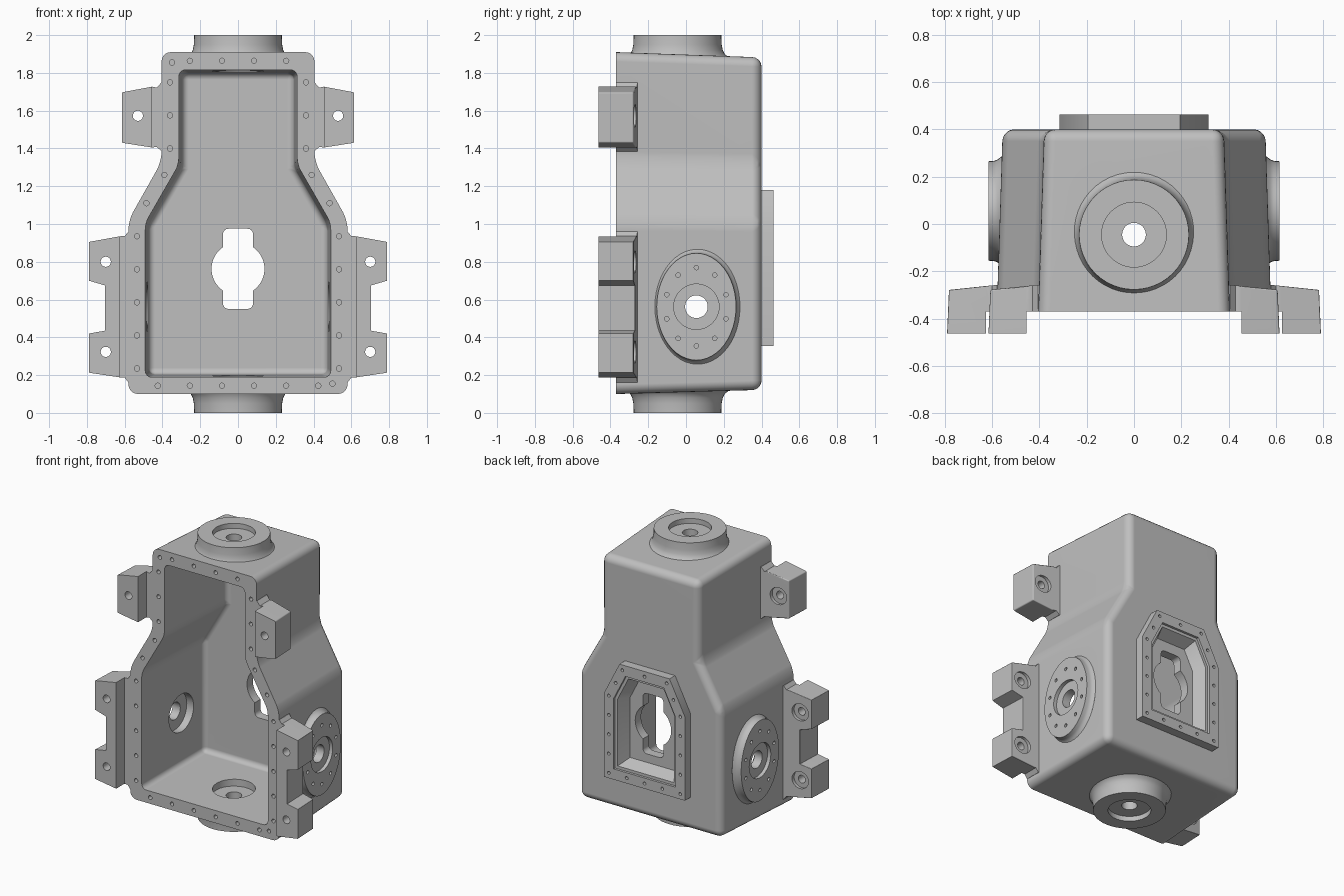
import bpy, bmesh, math
from mathutils import Vector

if "Cube" in bpy.data.objects:
    bpy.data.objects.remove(bpy.data.objects["Cube"])

FRONT, BACK = -0.37, 0.40

metal = bpy.data.materials.new("cast_grey")
metal.diffuse_color = (0.52, 0.52, 0.52, 1)
metal.use_nodes = True
metal.node_tree.nodes["Principled BSDF"].inputs["Base Color"].default_value = metal.diffuse_color


# ---------- helpers ----------
def add_loft(bm, rings):
    """Skin a list of equal-length closed rings and cap both ends."""
    vs = [[bm.verts.new(p) for p in ring] for ring in rings]
    n = len(vs[0])
    faces = [bm.faces.new((a[i], a[(i + 1) % n], b[(i + 1) % n], b[i]))
             for a, b in zip(vs, vs[1:]) for i in range(n)]
    faces += [bm.faces.new(vs[0][::-1]), bm.faces.new(vs[-1])]
    bmesh.ops.recalc_face_normals(bm, faces=faces)


def finish(name, bm):
    me = bpy.data.meshes.new(name)
    bm.to_mesh(me)
    bm.free()
    me.materials.append(metal)
    ob = bpy.data.objects.new(name, me)
    bpy.context.collection.objects.link(ob)
    return ob


def loft(name, rings, radius=0, pick=None, segments=4):
    bm = bmesh.new()
    add_loft(bm, rings)
    if radius:
        edges = [e for e in bm.edges if pick(e.verts[0].co, e.verts[1].co)]
        bmesh.ops.bevel(bm, geom=edges, offset=radius, segments=segments,
                        profile=0.5, affect='EDGES', clamp_overlap=True)
    return finish(name, bm)


def at_y(points, y):
    return [(x, y, z) for x, z in points]


def lathe_rings(profile, centre, axis, n=48, scale=(1, 1)):
    """Rings for (radius, distance) pairs along the x, y or z axis."""
    u, v = [i for i in range(3) if i != axis]
    rings = []
    for r, h in profile:
        ring = []
        for k in range(n):
            a = 2 * math.pi * k / n
            p = Vector(centre)
            p[u] += r * scale[0] * math.cos(a)
            p[v] += r * scale[1] * math.sin(a)
            p[axis] = h
            ring.append(p)
        rings.append(ring)
    return rings


def combine(target, other, operation):
    mod = target.modifiers.new("combine", 'BOOLEAN')
    mod.operation, mod.object, mod.solver = operation, other, 'EXACT'
    bpy.context.view_layer.objects.active = target
    bpy.ops.object.modifier_apply(modifier=mod.name)
    bpy.data.objects.remove(other)


def mirrored(right):
    """Close a right-hand profile (bottom to top) with its mirror image."""
    return right + [(-x, z) for x, z in reversed(right)]


def shoulder(wide, narrow, z0, z1, z2, z3):
    return mirrored([(wide, z0), (wide, z1), (narrow, z2), (narrow, z3)])


def gable(d):
    """Inspection frame outline, inset by d."""
    c = 0.89 * 0.315 + 0.455 * 0.945 - d
    x, top = 0.315 - d, 1.18 - d
    return mirrored([(x, 0.355 + d), (x, (c - 0.89 * x) / 0.455),
                     ((c - 0.455 * top) / 0.89, top)])


# ---------- main body: drafted box with shoulders ----------
def not_front(a, b):
    return max(a.y, b.y) > FRONT + 0.01


housing = loft("housing", [
    at_y(shoulder(0.58, 0.405, 0.10, 1.02, 1.33, 1.91), FRONT),
    at_y(shoulder(0.555, 0.38, 0.122, 1.01, 1.32, 1.882), BACK)], 0.05, not_front, 5)

# ---------- mounting lugs ----------
upper = [(0.36, 1.385), (0.405, 1.385), (0.43, 1.408), (0.455, 1.405), (0.615, 1.43),
         (0.615, 1.697), (0.455, 1.727), (0.43, 1.722), (0.405, 1.75), (0.36, 1.75)]
lower = [(0.54, 0.16), (0.58, 0.16), (0.60, 0.187), (0.625, 0.188), (0.79, 0.213),
         (0.79, 0.42), (0.705, 0.435), (0.705, 0.675), (0.79, 0.70), (0.79, 0.905),
         (0.625, 0.935), (0.60, 0.936), (0.58, 0.96), (0.54, 0.96)]
for outline, step in ((upper, 0.455), (lower, 0.625)):
    for s in (1, -1):
        rings = [[(s * x, -0.462, z) for x, z in outline],
                 [(s * (x - 0.008 * (x > step)), -0.262 - 0.1 * (x - step), z)
                  for x, z in outline]]
        lug = loft("mounting_lug", rings, 0.022,
                   lambda a, b: max(a.y, b.y) > -0.4 and min(abs(a.x), abs(b.x)) > step - 0.03
                   and max(abs(a.x), abs(b.x)) > step + 0.05, 3)
        # front of the lug steps back to the flange face
        box = [(s * 0.2, 0), (s * step, 0), (s * step, 2), (s * 0.2, 2)]
        combine(lug, loft("step", [at_y(box, -0.6), at_y(box, FRONT)]), 'DIFFERENCE')
        combine(housing, lug, 'UNION')

# ---------- top and bottom round bosses ----------
boss = [(0.22, 1.84), (0.268, 1.885), (0.25, 1.90), (0.24, 1.92), (0.234, 1.95), (0.232, 2.0)]
AXLE = (0, -0.045, 0)
for flip in (False, True):
    prof = [(r, 2 - h if flip else h) for r, h in boss]
    combine(housing, loft("round_boss", lathe_rings(prof, AXLE, 2)), 'UNION')

# ---------- oval side bosses ----------
oval = [(0.95, 0.53), (1.10, 0.56), (1.04, 0.575), (1.01, 0.59), (1.0, 0.615)]
SIDE = (0, 0.055, 0.562)
for s in (1, -1):
    prof = [(r, s * h) for r, h in oval]
    combine(housing, loft("oval_boss", lathe_rings(prof, SIDE, 0, scale=(0.21, 0.283))), 'UNION')

# ---------- raised inspection frame on the back ----------
combine(housing, loft("frame", [at_y(gable(0), 0.36), at_y(gable(0), 0.462)]), 'UNION')

# ---------- interior cavity ----------
combine(housing, loft("cavity", [
    at_y(shoulder(0.492, 0.314, 0.188, 1.005, 1.315, 1.817), -0.40),
    at_y(shoulder(0.474, 0.296, 0.204, 0.995, 1.30, 1.80), 0.30)], 0.035,
    lambda a, b: max(a.y, b.y) > -0.39), 'DIFFERENCE')

# ---------- stepped recess in the frame ----------
combine(housing, loft("recess", [at_y(gable(d), y) for d, y in
        ((0.135, 0.365), (0.095, 0.445), (0.075, 0.445), (0.075, 0.50))]), 'DIFFERENCE')

# ---------- keyhole opening: disc with a rounded slot ----------
lobe = [(0.14 * math.cos(a), 0.14 * math.sin(a))
        for a in (math.radians(55.15) * k / 8 for k in range(9))]
lobe += [(0.05 + 0.03 * math.cos(a), 0.1825 + 0.03 * math.sin(a))
         for a in (math.pi / 2 * k / 4 for k in range(5))]
right = [(x, -z) for x, z in reversed(lobe[1:])] + lobe
keyhole = [(x, z + 0.7625) for x, z in mirrored(right)]
combine(housing, loft("keyhole", [at_y(keyhole, 0.2), at_y(keyhole, 0.43)]), 'DIFFERENCE')

# ---------- bearing bores and lug bolt holes ----------
bores = bmesh.new()
bore = [(0.137, 1.76), (0.137, 1.85), (0.05, 1.85), (0.05, 1.965), (0.137, 1.965), (0.137, 2.05)]
side_bore = [(0.132, 0.44), (0.132, 0.53), (0.06, 0.53), (0.06, 0.59), (0.12, 0.59), (0.12, 0.65)]
for s in (1, -1):
    add_loft(bores, lathe_rings([(r, 1 + s * (h - 1)) for r, h in bore], AXLE, 2))
    add_loft(bores, lathe_rings([(r, s * h) for r, h in side_bore], SIDE, 0))
    for x, z in ((0.53, 1.573), (0.70, 0.80), (0.70, 0.323)):
        add_loft(bores, lathe_rings([(0.027, -0.52), (0.027, -0.288), (0.06, -0.288),
                                     (0.06, -0.2)], (s * x, 0, z), 1, 24))
combine(housing, finish("bores", bores), 'DIFFERENCE')

# ---------- small threaded holes ----------
small = bmesh.new()


def drill(centre, axis, h0, h1, r=0.014):
    add_loft(small, lathe_rings([(r, h0), (r, h1)], centre, axis, 12))


flange = [(0.36, 1.75), (0.36, 1.575), (0.36, 1.40), (0.39, 1.26), (0.485, 1.11)]
flange += [(0.535, 0.235 + 0.175 * k) for k in range(5)]
flange += [(x, 1.864) for x in (0.085, 0.255)] + [(x, 0.144) for x in (0.085, 0.255, 0.425)]
flange = mirrored(flange) + [(-0.35, 1.855), (0.50, 0.155)]
for x, z in flange:
    drill((x, 0, z), 1, FRONT - 0.05, FRONT + 0.05)

# hole circle on each oval boss
for s in (1, -1):
    for k in range(10):
        a = math.radians(90 + 36 * k)
        drill((0, 0.055 + 0.165 * math.cos(a), 0.562 + 0.207 * math.sin(a)),
              0, s * 0.59, s * 0.65, 0.012)

# holes spaced around the inspection frame
ring = [Vector(p) for p in gable(0.037)]
for a, b, n in zip(ring, ring[1:] + ring[:1], (4, 2, 2, 2, 4, 4)):
    for k in range(n):
        p = a.lerp(b, k / n)
        drill((p.x, 0, p.y), 1, 0.43, 0.50, 0.011)
combine(housing, finish("small_holes", small), 'DIFFERENCE')

# ---------- shading ----------
bpy.ops.object.select_all(action='DESELECT')
housing.select_set(True)
bpy.context.view_layer.objects.active = housing
bpy.ops.object.shade_smooth_by_angle(angle=math.radians(32))
normals = housing.modifiers.new("even_normals", 'WEIGHTED_NORMAL')
normals.keep_sharp = True
